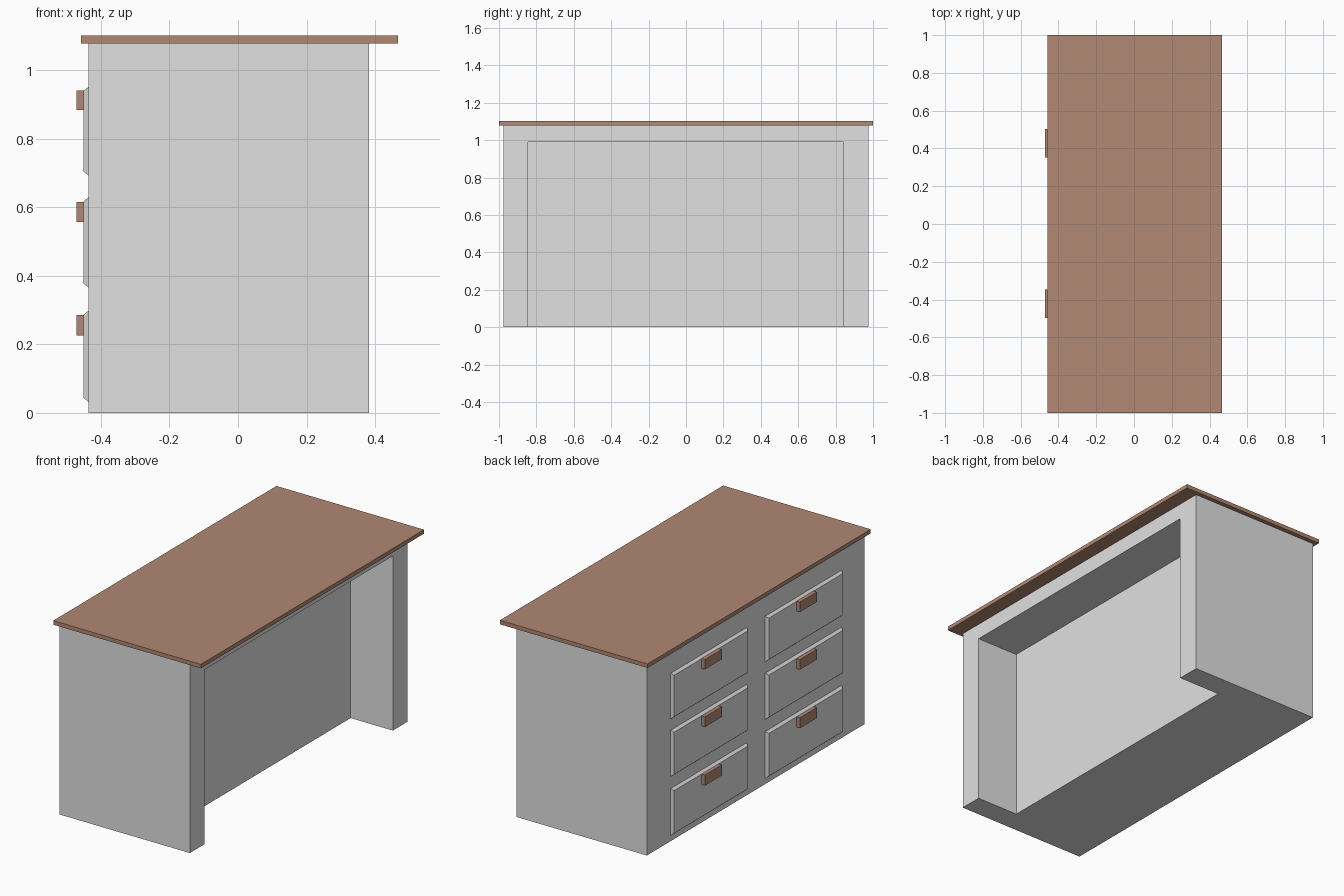
import bpy, bmesh

if "Cube" in bpy.data.objects:
    bpy.data.objects.remove(bpy.data.objects["Cube"])


def material(name, rgb):
    m = bpy.data.materials.new(name)
    m.diffuse_color = (*rgb, 1.0)
    m.use_nodes = True
    m.node_tree.nodes["Principled BSDF"].inputs["Base Color"].default_value = m.diffuse_color
    return m


GREY = material("painted grey", (0.75, 0.75, 0.75))
BROWN = material("brown wood", (0.44, 0.25, 0.175))


def box(name, lo, hi, mat, chamfer=0.0):
    """Box between two corners; chamfer shrinks the -x face in y and z."""
    bm = bmesh.new()
    bmesh.ops.create_cube(bm, size=1.0)
    for v in bm.verts:
        front = v.co.x < 0
        for i in range(3):
            inset = chamfer if front and i > 0 else 0.0
            v.co[i] = lo[i] + inset if v.co[i] < 0 else hi[i] - inset
    mesh = bpy.data.meshes.new(name)
    bm.to_mesh(mesh)
    bm.free()
    mesh.materials.append(mat)
    ob = bpy.data.objects.new(name, mesh)
    bpy.context.collection.objects.link(ob)
    return ob


# Desk body with a knee recess cut into the +x side
body = box("desk_body", (-0.437, -0.977, 0.0), (0.382, 0.975, 1.079), GREY)
cutter = box("knee_cutter", (0.117, -0.845, -0.1), (0.5, 0.842, 0.99), GREY)
cutter.hide_render = True
mod = body.modifiers.new("knee_recess", 'BOOLEAN')
mod.operation = 'DIFFERENCE'
mod.solver = 'EXACT'
mod.object = cutter
bpy.context.view_layer.objects.active = body
bpy.ops.object.modifier_apply(modifier=mod.name)
bpy.data.objects.remove(cutter)

# Overhanging table top
box("table_top", (-0.459, -1.0, 1.079), (0.467, 1.0, 1.102), BROWN)

# Two columns of three drawers, each with a chamfered front and a block handle
columns = [("left", 0.072, 0.768, 0.352, 0.504), ("right", -0.778, -0.08, -0.498, -0.348)]
rows = [("top", 0.687, 0.958, 0.885, 0.941),
        ("middle", 0.36, 0.635, 0.558, 0.616),
        ("bottom", 0.026, 0.304, 0.226, 0.286)]
for side, y0, y1, hy0, hy1 in columns:
    for level, z0, z1, hz0, hz1 in rows:
        box(f"{level}_{side}_drawer", (-0.451, y0, z0), (-0.43, y1, z1), GREY, 0.018)
        box(f"{level}_{side}_handle", (-0.472, hy0, hz0), (-0.45, hy1, hz1), BROWN)
